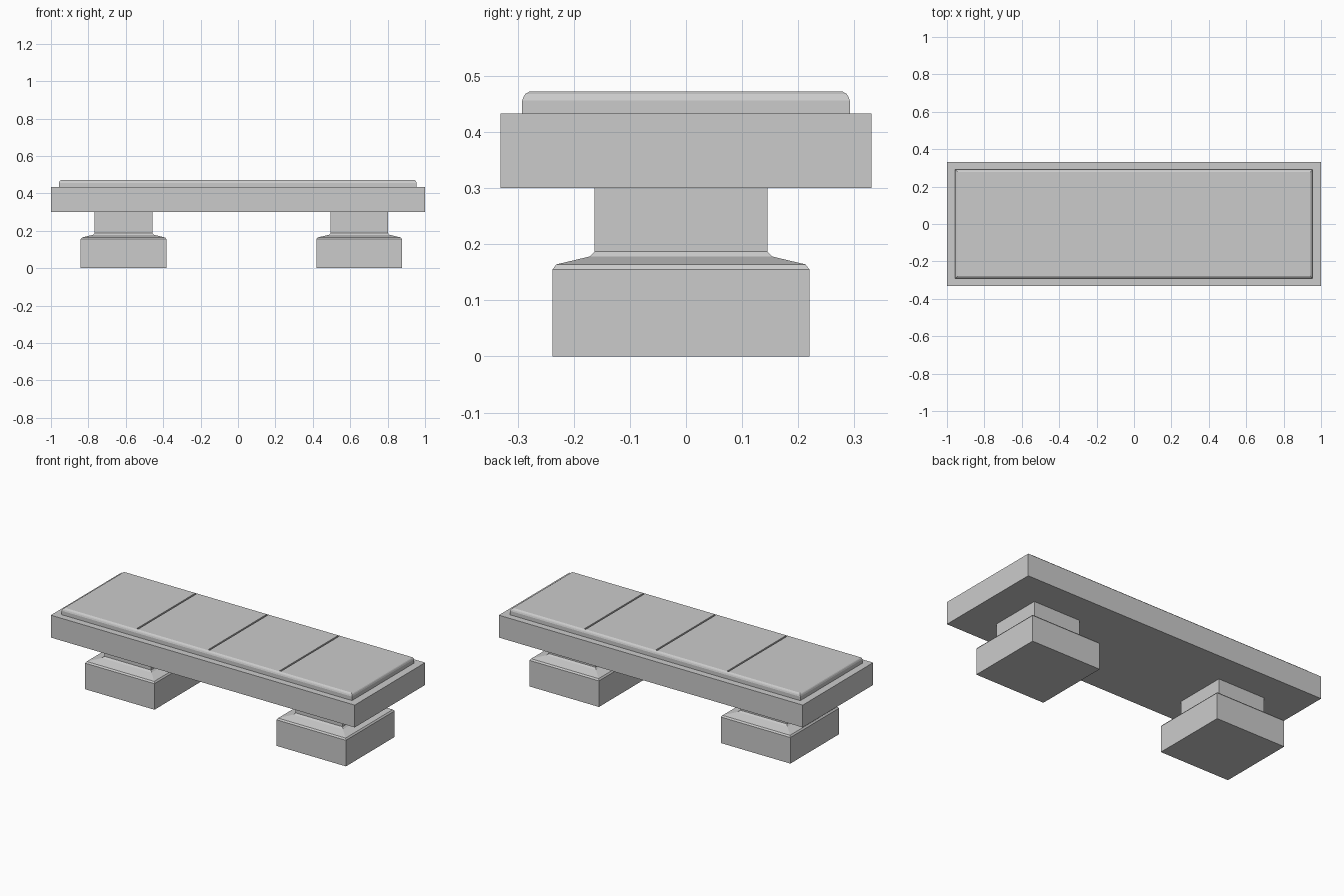
import bpy, bmesh

if "Cube" in bpy.data.objects:
    bpy.data.objects.remove(bpy.data.objects["Cube"])


def stacked_block(name, centre, rings):
    """Closed solid made of stacked rectangles: (half_x, half_y, z)."""
    bm = bmesh.new()
    cx, cy = centre
    loops = []
    for hx, hy, z in rings:
        loops.append([bm.verts.new((cx + sx * hx, cy + sy * hy, z))
                      for sx, sy in ((-1, -1), (1, -1), (1, 1), (-1, 1))])
    for a, b in zip(loops, loops[1:]):
        for i in range(4):
            j = (i + 1) % 4
            bm.faces.new((a[i], a[j], b[j], b[i]))
    bm.faces.new(loops[0][::-1])
    bm.faces.new(loops[-1])
    mesh = bpy.data.meshes.new(name)
    bm.to_mesh(mesh)
    bm.free()
    obj = bpy.data.objects.new(name, mesh)
    bpy.context.collection.objects.link(obj)
    return obj


# Thick seat slab
stacked_block("seat_slab", (0, 0), [(1, 0.331, 0.30), (1, 0.331, 0.433)])

# Raised seat pad with a rounded upper rim
rim = [(0, 0.433), (0, 0.456), (0.003, 0.464), (0.006, 0.468), (0.013, 0.472)]
pad = stacked_block("seat_pad", (-0.001, 0),
                    [(0.956 - d, 0.292 - d, z) for d, z in rim])

# Three narrow grooves dividing the pad into four panels
for x in (-0.47, 0, 0.47):
    cutter = stacked_block("groove_cutter", (x, 0.002),
                           [(0.005, 0.276, 0.464), (0.005, 0.276, 0.49)])
    cutter.hide_render = True
    cutter.hide_set(True)
    cutter.display_type = 'WIRE'
    cut = pad.modifiers.new("groove", 'BOOLEAN')
    cut.operation = 'DIFFERENCE'
    cut.solver = 'EXACT'
    cut.object = cutter

# Two pedestals: square plinth, chamfered shoulder, narrow post
profile = [(0.229, 0), (0.229, 0.155), (0.222, 0.164), (0.163, 0.178),
           (0.154, 0.187), (0.154, 0.302)]
for side, x in (("left", -0.612), ("right", 0.648)):
    stacked_block(side + "_pedestal", (x, -0.009), [(h, h, z) for h, z in profile])
